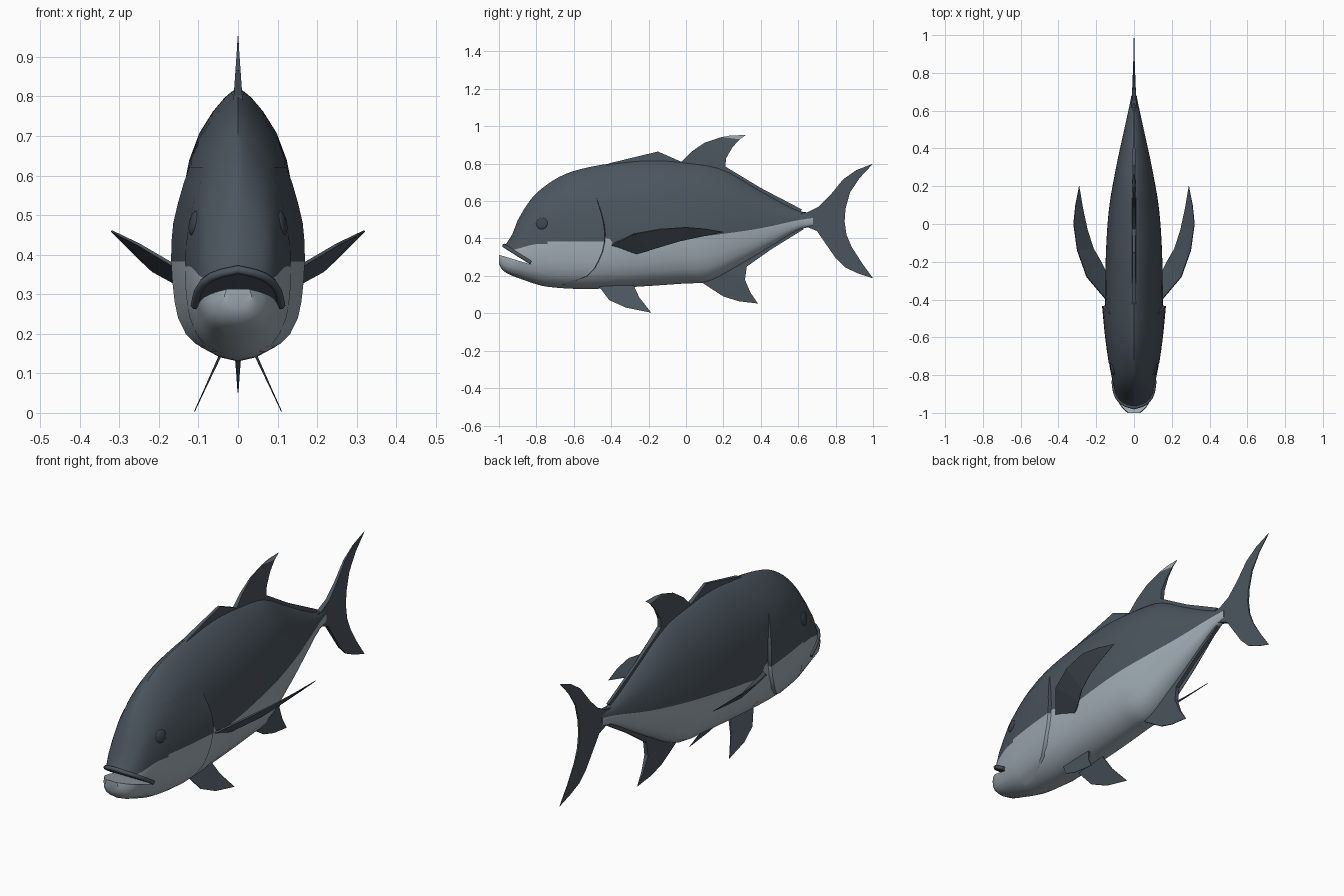
import bpy, bmesh, math
from mathutils import Vector

if "Cube" in bpy.data.objects:
    bpy.data.objects.remove(bpy.data.objects["Cube"])


def material(name, rgb):
    m = bpy.data.materials.new(name)
    m.diffuse_color = (*rgb, 1)
    m.use_nodes = True
    m.node_tree.nodes["Principled BSDF"].inputs["Base Color"].default_value = m.diffuse_color
    return m


SLATE = material("slate_back", (.07, .09, .112))
BELLY = material("pale_belly", (.35, .41, .46))
EYE = material("dark_eye", (.045, .058, .072))


def curve(pts, t):
    """Smooth interpolation through (t, value) points."""
    n = len(pts)
    t = min(max(t, pts[0][0]), pts[-1][0])
    i = next((k for k in range(n - 1) if t <= pts[k + 1][0]), n - 2)

    def slope(k):
        a, b = pts[max(k - 1, 0)], pts[min(k + 1, n - 1)]
        return (b[1] - a[1]) / (b[0] - a[0])
    (t0, v0), (t1, v1) = pts[i], pts[i + 1]
    d = t1 - t0
    s = (t - t0) / d
    return ((2*s**3 - 3*s**2 + 1) * v0 + (s**3 - 2*s**2 + s) * d * slope(i)
            + (3*s**2 - 2*s**3) * v1 + (s**3 - s**2) * d * slope(i + 1))


# profiles along the length (y, value)
TOP = [(-1, .33), (-.985, .345), (-.965, .368), (-.93, .42), (-.9, .497), (-.834, .604),
       (-.77, .668), (-.67, .733), (-.567, .77), (-.41, .80), (-.2, .82), (0, .808),
       (.2, .77), (.4, .655), (.6, .55), (.68, .535)]
BOT = [(-1, .265), (-.985, .235), (-.95, .21), (-.9, .19), (-.83, .165), (-.75, .143),
       (-.55, .13), (-.3, .14), (0, .16), (.12, .17), (.3, .265), (.45, .355),
       (.6, .445), (.68, .465)]
WIDTH = [(-1, .035), (-.975, .062), (-.93, .088), (-.85, .11), (-.75, .13), (-.6, .148),
         (-.45, .153), (-.3, .152), (-.1, .147), (.1, .13), (.3, .095), (.45, .063),
         (.6, .03), (.68, .014)]
SPLIT = [(-1, .325), (-.92, .34), (-.8, .37), (-.65, .365), (-.56, .39), (-.41, .40),
         (-.38, .355), (-.25, .365), (0, .40), (.2, .425), (.4, .455), (.6, .498), (.68, .51)]
# half cross-section: height fraction, width fraction
SECTION = [(0, 0), (.02, .35), (.06, .64), (.16, .88), (.28, .97), (.4, 1), (.52, .97),
           (.69, .86), (.81, .7), (.93, .37), (.985, .13), (1, 0)]


def surf(y, z):
    b, t = curve(BOT, y), curve(TOP, y)
    return max(0, curve(WIDTH, y) * curve(SECTION, (z - b) / (t - b)))


def make(name, verts, faces, mats, idx=None, smooth=None):
    me = bpy.data.meshes.new(name)
    me.from_pydata(verts, [], faces)
    for m in mats:
        me.materials.append(m)
    if idx:
        me.polygons.foreach_set("material_index", idx)
    bm = bmesh.new()
    bm.from_mesh(me)
    bmesh.ops.recalc_face_normals(bm, faces=bm.faces)
    big = [f for f in bm.faces if len(f.verts) > 4]
    bmesh.ops.triangulate(bm, faces=big)
    bm.to_mesh(me)
    bm.free()
    ob = bpy.data.objects.new(name, me)
    bpy.context.collection.objects.link(ob)
    if smooth:
        shade(ob, smooth)
    return ob


def activate(ob):
    bpy.ops.object.select_all(action='DESELECT')
    ob.select_set(True)
    bpy.context.view_layer.objects.active = ob


def shade(ob, deg):
    activate(ob)
    bpy.ops.object.shade_smooth_by_angle(angle=math.radians(deg))


# body: lofted rings, with one ring line following the belly colour edge
low = [0, .04, .14, .32, .55, .8, 1]
high = [.15, .3, .45, .6, .75, .87, .95, .985, 1]
ys = [-1, -.99, -.975, -.955, -.93, -.9, -.865] + [-.83 + i * .0302 for i in range(51)]
verts, faces, idx = [], [], []
for y in ys:
    b, t = curve(BOT, y), curve(TOP, y)
    s = min(max(curve(SPLIT, y), b + .1 * (t - b)), t - .1 * (t - b))
    zs = [b + (s - b) * k for k in low] + [s + (t - s) * k for k in high]
    right = [(0 if z in (zs[0], zs[-1]) else surf(y, z), y, z) for z in zs]
    verts += right + [(-x, yy, z) for x, yy, z in right[-2:0:-1]]
N = 2 * (len(low) + len(high)) - 2
L = len(low) - 1
for r in range(len(ys) - 1):
    for k in range(N):
        a, b = r * N + k, r * N + (k + 1) % N
        faces.append((a, b, b + N, a + N))
        idx.append(1 if k < L or k >= N - L else 0)
faces += [tuple(range(N)), tuple(range(len(verts) - N, len(verts)))]
idx += [1, 0]
body = make("body", verts, faces, [SLATE, BELLY], idx)

# open mouth: wedge cut through the snout
wedge = [(-1.03, .391), (-.825, .26), (-1.03, .322)]
cutter = make("mouth_cutter", [(x, y, z) for x in (-.3, .3) for y, z in wedge],
              [(0, 1, 2), (3, 5, 4), (0, 3, 4, 1), (1, 4, 5, 2), (2, 5, 3, 0)],
              [SLATE, BELLY], [0, 0, 0, 1, 0])
cutter.hide_render = True
mod = body.modifiers.new("mouth", 'BOOLEAN')
mod.operation, mod.object, mod.solver = 'DIFFERENCE', cutter, 'EXACT'
activate(body)
bpy.ops.object.modifier_apply(modifier="mouth")
bpy.data.objects.remove(cutter)
shade(body, 40)

# dark upper lip
half = [(surf(y, z), y, z) for y in (-.83, -.86, -.89, -.92, -.945, -.96)
        for z in [.268 + (-.825 - y) * .63]]
path = half + [(0, -.972, .362)] + [(-x, y, z) for x, y, z in reversed(half)]
cu = bpy.data.curves.new("upper_lip", 'CURVE')
cu.dimensions, cu.bevel_depth, cu.bevel_resolution = '3D', .011, 1
cu.use_fill_caps = True
sp = cu.splines.new('POLY')
sp.points.add(len(path) - 1)
for p, co in zip(sp.points, path):
    p.co = (*co, 1)
cu.materials.append(SLATE)
lip = bpy.data.objects.new("upper_lip", cu)
bpy.context.collection.objects.link(lip)
activate(lip)
bpy.ops.object.convert(target='MESH')

# gill covers: raised plates with a curved rear edge
EDGE = [(.15, -.66), (.2, -.53), (.3, -.46), (.4, -.435), (.5, -.445), (.62, -.48)]
rows = [.155, .175, .2, .24, .28, .33, .383, .43, .48, .53, .58, .62]
C = 9
for side, label in ((1, "right"), (-1, "left")):
    verts, faces, idx = [], [], []
    for z in rows:
        e = curve(EDGE, z)
        fade = min(1, (z - .15) / .06, (.625 - z) / .15)
        for c in range(C):
            f = c / (C - 1)
            y = -.74 + f * (e + .74)
            verts.append((side * (surf(y, z) + fade * (.002 + .014 * f * f)), y, z))
        verts.append((side * (surf(e, z) - .01), e + .006, z))
    for r in range(len(rows) - 1):
        for c in range(C):
            a = r * (C + 1) + c
            faces.append((a, a + 1, a + C + 2, a + C + 1))
            idx.append(1 if r < 6 else 0)
    make("gill_cover_" + label, verts, faces, [SLATE, BELLY], idx, 40)

    # eye: flattened ball set in the head
    bpy.ops.mesh.primitive_uv_sphere_add(segments=20, ring_count=10, radius=.032,
                                         location=(side * (surf(-.77, .48) - .003), -.77, .48))
    eye = bpy.context.object
    eye.name = "eye_" + label
    eye.scale = (.35, 1, 1)
    eye.rotation_euler = (0, -side * .2, -side * .2)
    eye.data.materials.append(EYE)
    shade(eye, 40)


def fin(name, outline, thick, mid=lambda z: 0, mat=SLATE):
    """Closed fin from a (y, z) outline, tapering by thick(y, z)."""
    n = len(outline)
    v = [(mid(z) + s * max(.0012, thick(y, z)), y, z) for s in (1, -1) for y, z in outline]
    f = [tuple(range(n)), tuple(range(2 * n - 1, n - 1, -1))]
    f += [(i, (i + 1) % n, n + (i + 1) % n, n + i) for i in range(n)]
    return make(name, v, f, [mat])


# vertical fins
def dorsal(y, z):
    return .011 * (1 - (z - .8) / .16) if z > .8 else .011


fin("first_dorsal_fin", [(-.45, .78), (-.41, .802), (-.15, .865), (-.02, .808), (-.02, .78)], dorsal)
fin("second_dorsal_fin", [(-.05, .79), (-.02, .815), (.03, .865), (.1, .912), (.19, .942),
                          (.288, .93), (.25, .89), (.215, .83), (.21, .785), (.4, .67),
                          (.62, .555), (.6, .53), (.4, .63), (.2, .74)],
    lambda y, z: dorsal(y, z) * (1 if y < .35 else .6))
fin("dorsal_fin_tip", [(.19, .942), (.24, .951), (.32, .953), (.288, .93)], dorsal, mat=BELLY)
fin("anal_fin", [(.07, .175), (.13, .135), (.2, .09), (.28, .065), (.385, .052), (.345, .11),
                 (.315, .18), (.325, .25), (.46, .345), (.63, .45), (.6, .465), (.4, .345), (.2, .22)],
    lambda y, z: min(.01, .01 * (z - .04) / .13))
fin("tail_fin", [(.6, .535), (.65, .54), (.71, .57), (.77, .63), (.84, .716), (.91, .765),
                 (1, .80), (.93, .725), (.877, .647), (.853, .56), (.848, .49), (.858, .42),
                 (.887, .353), (.94, .27), (1, .187), (.92, .213), (.85, .246), (.8, .295),
                 (.76, .353), (.7, .44), (.65, .46), (.6, .465)],
    lambda y, z: .014 * (1 - (y - .6) / .36))

# paired fins
outer = [(.14, -.41, .36), (.25, -.28, .425), (.3, -.14, .45), (.32, 0, .46), (.31, .1, .452), (.29, .2, .435)]
inner = [(.14, -.27, .318), (.175, -.2, .337), (.215, -.13, .358), (.247, -.03, .387), (.27, .08, .41), (.291, .2, .434)]
for side, label in ((1, "right"), (-1, "left")):
    off = Vector((.003, 0, -.003))
    v = [Vector(p) + s * off * (1 - i / 6) for s in (1, -1) for q in (outer, inner[::-1])
         for i, p in (enumerate(q) if q is outer else zip(range(5, -1, -1), q))]
    v = [(side * p.x, p.y, p.z) for p in v]
    f = []
    for i in range(5):
        a = (i, i + 1, 10 - i, 11 - i)
        f += [a, tuple(k + 12 for k in reversed(a))]
    f += [(i, (i + 1) % 12, 12 + (i + 1) % 12, 12 + i) for i in range(12)]
    make("pectoral_fin_" + label, v, f, [SLATE])
    fin("pelvic_fin_" + label, [(-.47, .15), (-.41, .07), (-.32, .03), (-.185, .003), (-.25, .085), (-.28, .15)],
        lambda y, z: .004 * z / .15, lambda z, s=side: s * (.045 + (.145 - z) * .46))
